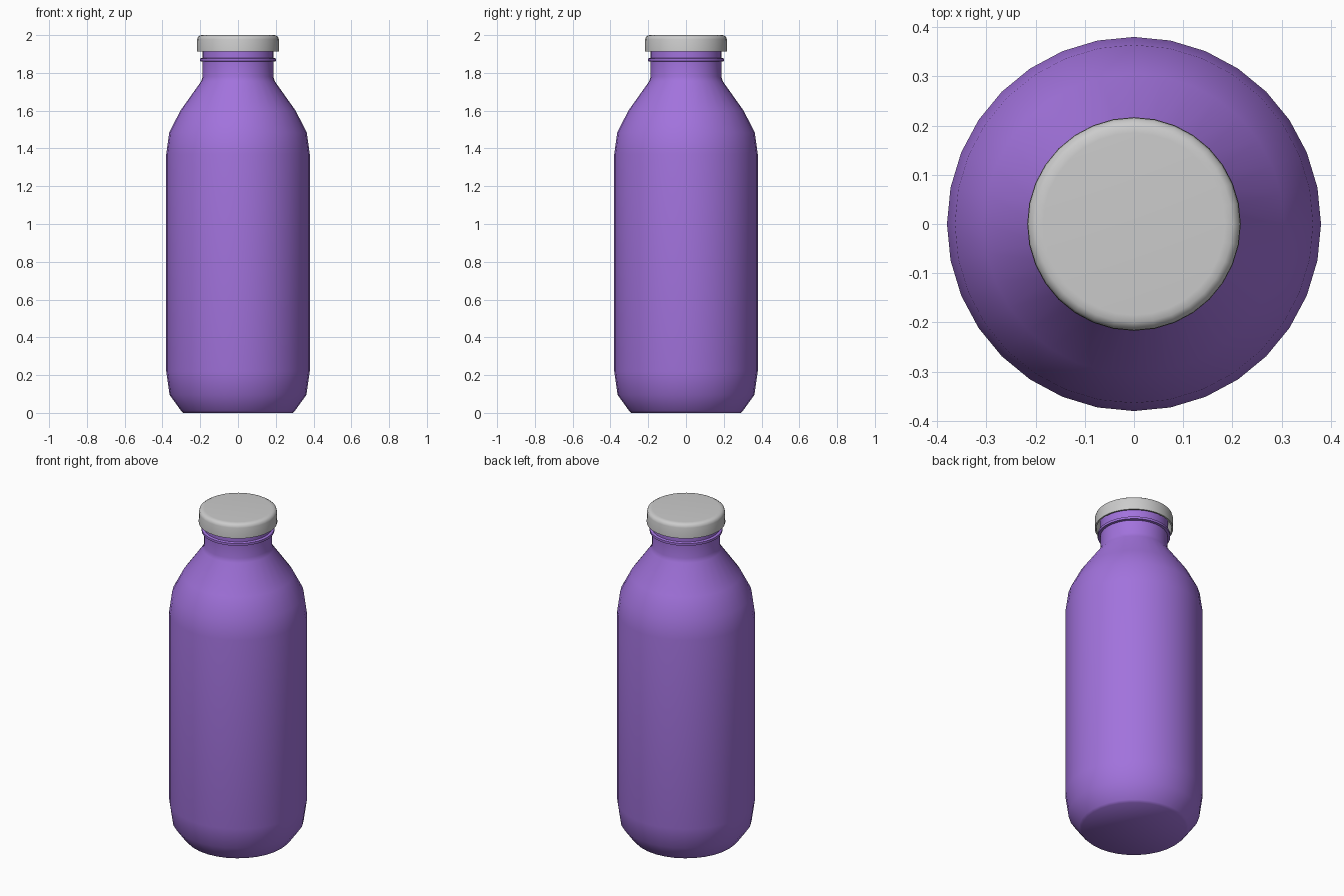
import bpy, bmesh, math

if "Cube" in bpy.data.objects:
    bpy.data.objects.remove(bpy.data.objects["Cube"])

SIDES = 32


def lathe(name, profile, angle, color=None):
    """Spin an (r, z) profile around z; r = 0 makes a pole."""
    bm = bmesh.new()
    rings = []
    for r, z in profile:
        if r == 0:
            rings.append([bm.verts.new((0, 0, z))] * SIDES)
        else:
            rings.append([bm.verts.new((r * math.cos(2 * math.pi * i / SIDES),
                                        r * math.sin(2 * math.pi * i / SIDES), z))
                          for i in range(SIDES)])
    for a, b in zip(rings, rings[1:]):
        for i in range(SIDES):
            j = (i + 1) % SIDES
            bm.faces.new(dict.fromkeys((a[i], a[j], b[j], b[i])))
    bmesh.ops.recalc_face_normals(bm, faces=bm.faces)
    mesh = bpy.data.meshes.new(name)
    bm.to_mesh(mesh)
    bm.free()
    obj = bpy.data.objects.new(name, mesh)
    bpy.context.collection.objects.link(obj)
    if color:
        mat = bpy.data.materials.new(name + "_color")
        mat.diffuse_color = color
        mat.use_nodes = True
        mat.node_tree.nodes["Principled BSDF"].inputs["Base Color"].default_value = mat.diffuse_color
        mesh.materials.append(mat)
    bpy.ops.object.select_all(action='DESELECT')
    obj.select_set(True)
    bpy.context.view_layer.objects.active = obj
    bpy.ops.object.shade_smooth_by_angle(angle=math.radians(angle))
    return obj


# Bottle: base, body, shoulder, neck with collar ring
lathe("bottle", [
    (0, 0), (0.29, 0), (0.302, 0.012), (0.362, 0.095), (0.38, 0.22),
    (0.38, 1.37), (0.364, 1.485), (0.305, 1.60), (0.195, 1.755), (0.187, 1.78),
    (0.187, 1.86), (0.201, 1.862), (0.201, 1.876), (0.188, 1.88),
    (0.188, 1.975), (0, 1.975),
], 60, (0.36, 0.17, 0.72, 1))

# Cap: hollow underside, short skirt, rounded top edge
lathe("cap", [
    (0, 1.98), (0.195, 1.98), (0.205, 1.97), (0.208, 1.914), (0.217, 1.914),
    (0.216, 1.978), (0.212, 1.991), (0.20, 1.999), (0.185, 2.0), (0, 2.0),
], 50)
